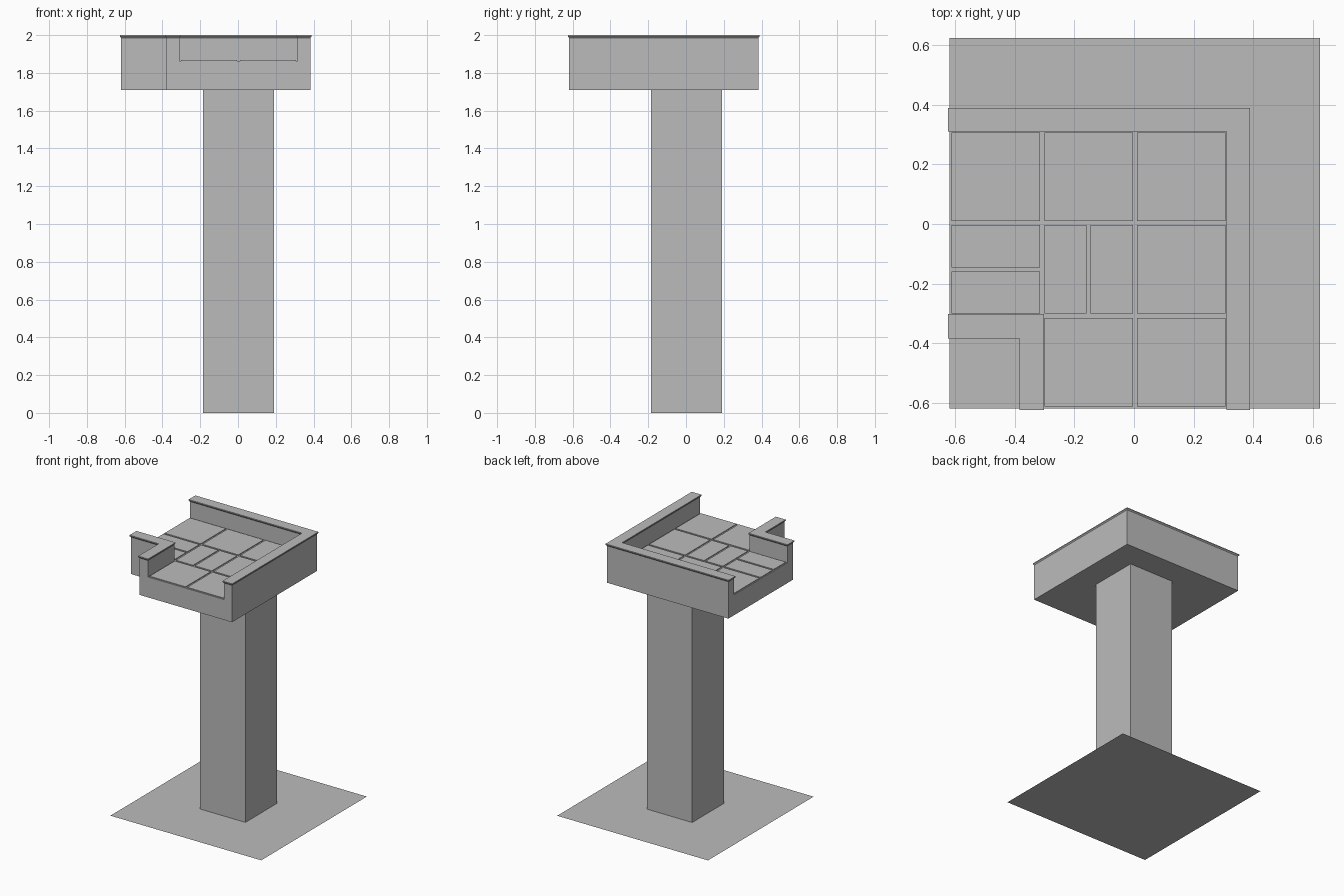
import bpy
import bmesh

cube = bpy.data.objects.get("Cube")
if cube:
    bpy.data.objects.remove(cube, do_unlink=True)

grey = bpy.data.materials.new("stone grey")
grey.use_nodes = True
COLOUR = (0.5, 0.5, 0.5, 1)
grey.diffuse_color = COLOUR
grey.node_tree.nodes["Principled BSDF"].inputs["Base Color"].default_value = COLOUR


def finish(name, bm):
    bmesh.ops.recalc_face_normals(bm, faces=bm.faces)
    mesh = bpy.data.meshes.new(name)
    bm.to_mesh(mesh)
    bm.free()
    mesh.materials.append(grey)
    obj = bpy.data.objects.new(name, mesh)
    bpy.context.collection.objects.link(obj)
    return obj


def grow(outline, d):
    """Offset a counter-clockwise right-angled outline outward by d."""
    points = []
    for i, (x, y) in enumerate(outline):
        px, py = outline[i - 1]
        nx, ny = outline[(i + 1) % len(outline)]
        for ax, ay, bx, by in ((px, py, x, y), (x, y, nx, ny)):
            if abs(ax - bx) < 1e-6:
                gx = x + (d if by > ay else -d)
            else:
                gy = y + (-d if bx > ax else d)
        points.append((gx, gy))
    return points


def loft(name, outline, levels):
    """Stack the outline through (height, outward offset) levels."""
    bm = bmesh.new()
    rings = [[bm.verts.new((x, y, z)) for x, y in grow(outline, d)] for z, d in levels]
    for low, high in zip(rings, rings[1:]):
        for i in range(len(low)):
            j = (i + 1) % len(low)
            bm.faces.new((low[i], low[j], high[j], high[i]))
    bm.faces.new(rings[0][::-1])
    bm.faces.new(rings[-1])
    return finish(name, bm)


def rect(x0, y0, x1, y1):
    return [(x0, y0), (x1, y0), (x1, y1), (x0, y1)]


# Main dimensions
LOW, HIGH, CUT = -0.619, 0.384, -0.379
INNER_LOW, INNER_HIGH = -0.309, 0.316
UNDERSIDE, FLOOR, TOP = 1.71, 1.862, 2.0

# Ground sheet
bm = bmesh.new()
bm.faces.new([bm.verts.new((x, y, 0)) for x, y in rect(LOW, LOW, 0.625, 0.625)])
finish("ground_sheet", bm)

# Square column
loft("column", rect(-0.184, -0.184, 0.19, 0.19), [(0, 0), (UNDERSIDE, 0)])

# Platform with a notched corner
loft("platform", [(CUT, LOW), (HIGH, LOW), (HIGH, HIGH), (LOW, HIGH), (LOW, CUT), (CUT, CUT)],
     [(UNDERSIDE, 0), (FLOOR, 0)])

# Parapets with a flared coping
wall_levels = [(FLOOR, 0), (1.985, 0), (1.993, 0.006), (TOP, 0.006)]
loft("outer_parapet", [(INNER_HIGH, LOW), (HIGH, LOW), (HIGH, HIGH), (LOW, HIGH),
                       (LOW, INNER_HIGH), (INNER_HIGH, INNER_HIGH)], wall_levels)
loft("notch_parapet", [(CUT, LOW), (INNER_LOW, LOW), (INNER_LOW, INNER_LOW), (LOW, INNER_LOW),
                       (LOW, CUT), (CUT, CUT)], wall_levels)

# Floor tiles: a three by three grid, two cells split in half, the notch cell empty
START, PITCH, GAP = -0.612, 0.311, 0.014
for col in range(3):
    for row in range(3):
        if col == row == 0:
            continue
        parts_x = 2 if (col, row) == (1, 1) else 1
        parts_y = 2 if (col, row) == (0, 1) else 1
        step_x, step_y = PITCH / parts_x, PITCH / parts_y
        for i in range(parts_x):
            for j in range(parts_y):
                x = START + col * PITCH + i * step_x
                y = START + row * PITCH + j * step_y
                loft("floor_tile", rect(x, y, x + step_x - GAP, y + step_y - GAP),
                     [(FLOOR, 0), (FLOOR + 0.006, 0)])
